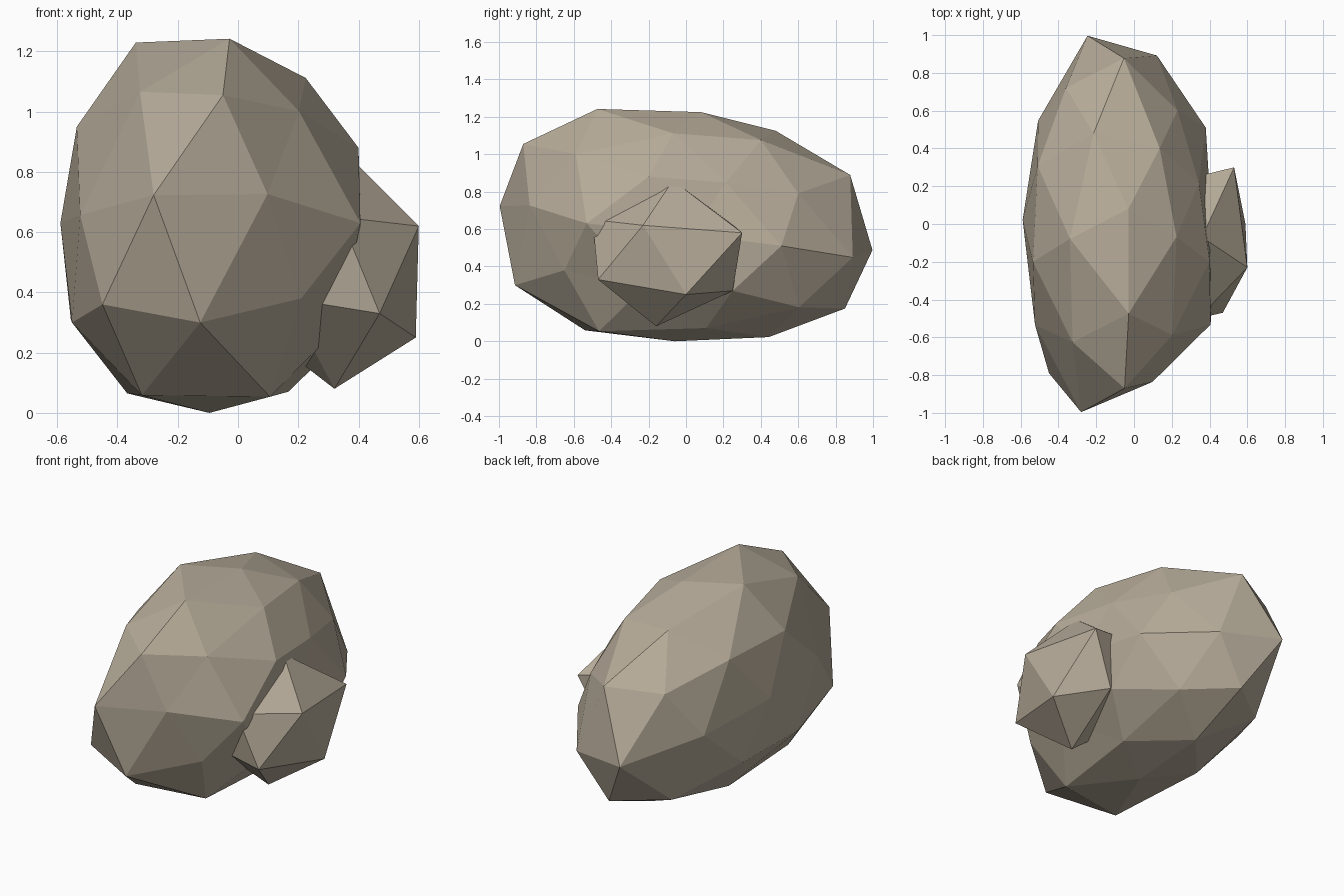
import bpy
import bmesh
from mathutils import Vector

default_cube = bpy.data.objects.get("Cube")
if default_cube:
    bpy.data.objects.remove(default_cube, do_unlink=True)

# One warm grey-tan stone colour
stone = bpy.data.materials.new("warm_stone")
stone.use_nodes = True
stone_colour = (0.47, 0.41, 0.32, 1)
stone.diffuse_color = stone_colour
stone.node_tree.nodes["Principled BSDF"].inputs["Base Color"].default_value = stone_colour


def finish(name, bm):
    """Turn a bmesh into a flat-shaded stone object."""
    bmesh.ops.recalc_face_normals(bm, faces=bm.faces[:])
    mesh = bpy.data.meshes.new(name)
    bm.to_mesh(mesh)
    bm.free()
    mesh.materials.append(stone)
    obj = bpy.data.objects.new(name, mesh)
    bpy.context.scene.collection.objects.link(obj)
    return obj


def faceted_boulder(name, centre, top, upper, lower, bottom, bulge):
    """Icosahedral cage, split once, each edge middle pushed out from the centre."""
    bm = bmesh.new()
    centre = Vector(centre)
    crown, base = bm.verts.new(top), bm.verts.new(bottom)
    up = [bm.verts.new(p) for p in upper]
    low = [bm.verts.new(p) for p in lower]
    middles = {}

    def split(a, b, push):
        middle = (a.co + b.co) / 2
        middles[frozenset((a, b))] = bm.verts.new(centre + (middle - centre) * push)

    for i in range(len(up)):
        j = (i + 1) % len(up)
        split(crown, up[i], bulge["crown"][i])
        split(up[i], up[j], bulge["upper ring"][i])
        split(up[i], low[i], bulge["falling"][i])
        split(low[i], up[j], bulge["rising"][i])
        split(low[i], low[j], bulge["lower ring"][i])
        split(low[i], base, bulge["base"][i])

    def facet(a, b, c):
        ab, bc, ca = (middles[frozenset(pair)] for pair in ((a, b), (b, c), (c, a)))
        for corners in ((a, ab, ca), (b, bc, ab), (c, ca, bc), (ab, bc, ca)):
            bm.faces.new(corners)

    for i in range(len(up)):
        j = (i + 1) % len(up)
        facet(crown, up[i], up[j])
        facet(up[i], low[i], up[j])
        facet(low[i], low[j], up[j])
        facet(low[i], base, low[j])
    return finish(name, bm)


def faceted_stone(name, corners):
    """Small stone wrapped tightly around a few corners."""
    bm = bmesh.new()
    for corner in corners:
        bm.verts.new(corner)
    bmesh.ops.convex_hull(bm, input=bm.verts[:])
    return finish(name, bm)


# Large boulder, long from front to back
faceted_boulder(
    "large_boulder",
    centre=(-.1, 0, .63),
    top=(-.03, .08, 1.225),
    upper=[(-.05, -.87, 1.055), (.4, -.2, .88), (.23, .6, .79),
           (-.36, .72, .86), (-.535, -.2, .95)],
    lower=[(.21, -.65, .38), (.37, .25, .27), (-.07, .85, .175),
           (-.555, .24, .31), (-.45, -.79, .36)],
    bottom=(-.095, -.06, 0),
    bulge={
        "crown": (1.2, 1.14, 1.18, 1.2, 1.31),
        "upper ring": (1.1, 1.07, 1.33, 1.18, 1.17),
        "falling": (1.1, 1.05, 1.23, 1.14, 1.08),
        "rising": (1.25, 1.2, 1.27, 1.1, 1.2),
        "lower ring": (1.12, 1.1, 1.17, 1.12, 1.27),
        "base": (1.31, 1.13, 1.12, 1.19, 1.27),
    },
)

# Small stone half sunk into the left flank
faceted_stone("small_side_stone", [
    (.36, -.07, .86), (.6, -.23, .62), (.53, .3, .58), (.34, -.5, .65),
    (.47, -.47, .33), (.59, 0, .25), (.38, .25, .27), (.32, -.16, .08),
    (.16, -.45, .38), (.1, -.1, .25), (.2, .22, .65),
])
